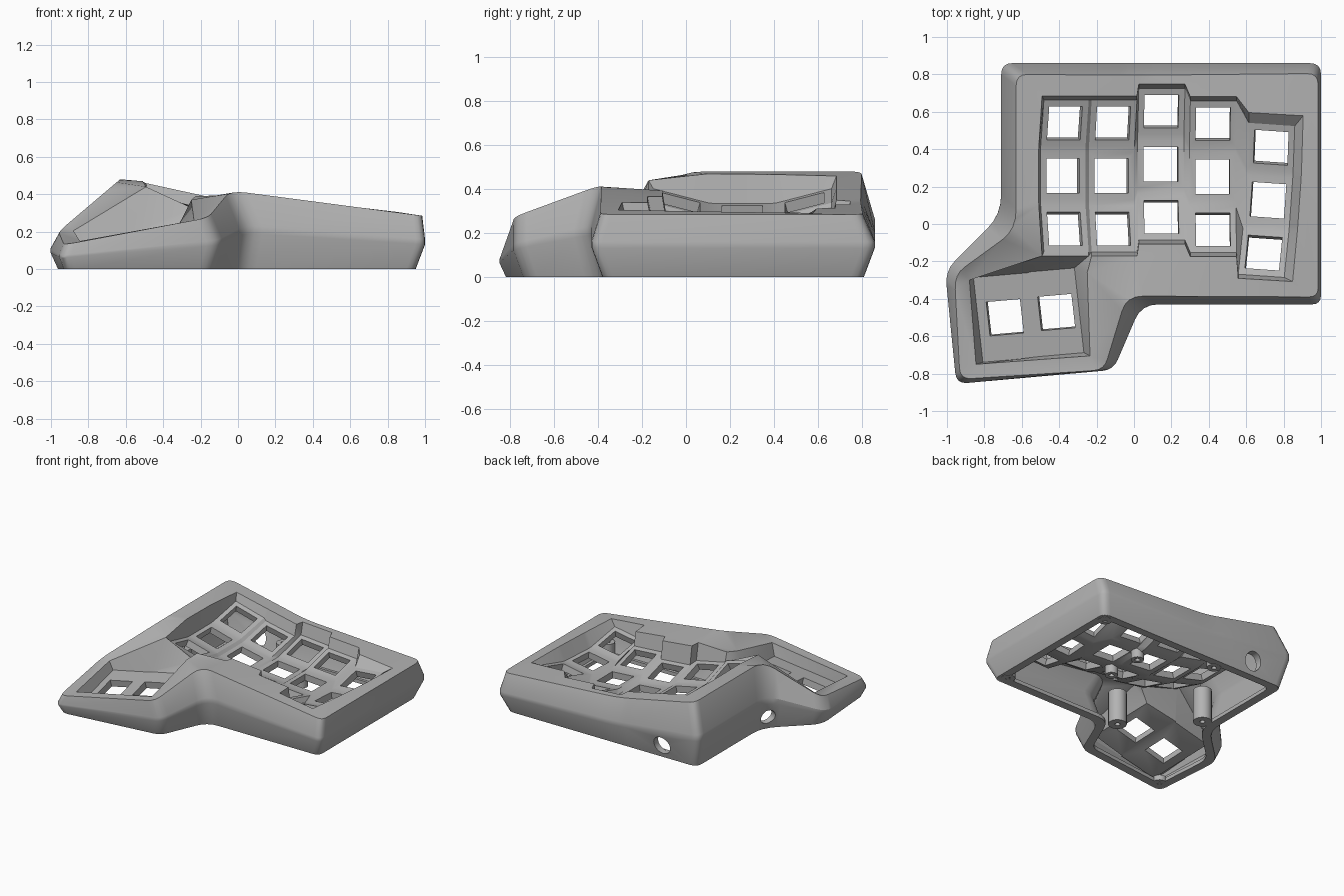
import bpy, bmesh, math
from mathutils import Matrix, Vector

cube = bpy.data.objects.get("Cube")
if cube:
    bpy.data.objects.remove(cube, do_unlink=True)

grey = bpy.data.materials.new("matte_grey")
grey.use_nodes = True
colour = (0.45, 0.45, 0.45, 1)
grey.diffuse_color = colour
shader = next(n for n in grey.node_tree.nodes if n.type == "BSDF_PRINCIPLED")
shader.inputs["Base Color"].default_value = colour


def make_object(name, bm):
    mesh = bpy.data.meshes.new(name)
    bm.to_mesh(mesh)
    bm.free()
    mesh.materials.append(grey)
    obj = bpy.data.objects.new(name, mesh)
    bpy.context.collection.objects.link(obj)
    return obj


def activate(obj):
    bpy.ops.object.select_all(action="DESELECT")
    obj.select_set(True)
    bpy.context.view_layer.objects.active = obj


def loft(bm, rings):
    for low, high in zip(rings, rings[1:]):
        for i in range(len(low)):
            j = (i + 1) % len(low)
            bm.faces.new((low[i], low[j], high[j], high[i]))


def inset(points, depth):
    # Move a counter-clockwise outline inwards
    result = []
    for i, p in enumerate(points):
        a = (p - points[i - 1]).normalized()
        b = (points[(i + 1) % len(points)] - p).normalized()
        na, nb = Vector((-a.y, a.x, 0)), Vector((-b.y, b.x, 0))
        result.append(p + (na + nb) * depth / (1 + na.dot(nb)))
    return result


def rounded(points, radii, steps=4):
    result = []
    for i, p in enumerate(points):
        a = p + (points[i - 1] - p).normalized() * radii[i]
        b = p + (points[(i + 1) % len(points)] - p).normalized() * radii[i]
        for s in range(steps + 1):
            t = s / steps
            result.append(a * (1 - t) ** 2 + p * 2 * t * (1 - t) + b * t * t)
    return result


def rim_height(x, y):
    front = 0.412 - 0.124 * x
    back = min(front, max(0.345 - 0.23 * x, 0.344 - 0.06 * x))
    t = min(max((y + 0.4) / 1.2, 0), 1)
    return front + (back - front) * t


# Outer walls: belly outline, rim outline with heights, corner radii
belly = [(-.71, .86), (-.71, .05), (-1.01, -.25), (-.95, -.855), (-.11, -.78),
         (.04, -.43), (1, -.43), (1, .86), (.02, .86)]
rim = [(-.63, .8, .48), (-.63, -.03, .48), (-.96, -.27, .2), (-.93, -.83, .13),
       (-.16, -.78, .275), (-.04, -.385, .42), (.985, -.39, .285),
       (.985, .805, .285), (.02, .795, .344)]
radii = [.06, .11, .08, .06, .06, .09, .05, .06, .1]
flat = [Vector((x, y, 0)) for x, y in belly]
rim = [Vector(p) for p in rim]
# The undercut is shallower where the case is low
base = [p.lerp(q, min(1, r.z / .25)) for p, q, r in zip(flat, inset(flat, .05), rim)]


def belly_ring(share):
    return [p + Vector((0, 0, r.z * share)) for p, r in zip(flat, rim)]


bm = bmesh.new()
outlines = [base, belly_ring(.46), belly_ring(.56), rim]
rings = [[bm.verts.new(p) for p in rounded(o, radii)] for o in outlines]
loft(bm, rings)


# Key plates: each key is a square frame around a switch hole
def key_frame(matrix, half_x, half_y, hole=.092):
    signs = [(-1, -1), (1, -1), (1, 1), (-1, 1)]
    outer = [bm.verts.new(matrix @ Vector((x * half_x, y * half_y, 0))) for x, y in signs]
    inner = [bm.verts.new(matrix @ Vector((x * hole, y * hole, 0))) for x, y in signs]
    loft(bm, [outer, inner])
    return outer


def turn(degrees, axis):
    return Matrix.Rotation(math.radians(degrees), 4, axis)


# Five curved columns: x, y, z of the middle key, roll and yaw
columns = []
for x, y, z, roll, yaw in [(-.38, .257, .302, 15, 0), (-.12, .257, .225, 12, 0),
                           (.143, .32, .175, 5, 0), (.42, .253, .175, 4, 0),
                           (.717, .127, .18, -7, -4)]:
    place = Matrix.Translation((x, y, z)) @ turn(yaw, "Z") @ turn(roll, "Y")
    keys = []
    for row in (-1, 0, 1):
        step = Matrix.Translation((0, row * .282, abs(row) * .037))
        keys.append(key_frame(place @ step @ turn(row * 15, "X"), .124, .128))
    for low, high in zip(keys, keys[1:]):
        bm.faces.new((low[3], low[2], high[1], high[0]))
    columns.append(keys)


def side(keys, front, back):
    return [v for key in keys for v in (key[front], key[back])]


# Webs between neighbouring columns
for left, right in zip(columns, columns[1:]):
    a, b = side(left, 1, 2), side(right, 0, 3)
    for i in range(len(a) - 1):
        bm.faces.new((a[i], b[i], b[i + 1], a[i + 1]))

# Boundary of the finger plate, with the outward direction of each point
edge = [(v, 0, -1) for keys in columns for v in keys[0][:2]]
edge += [(v, 1, 0) for v in side(columns[-1], 1, 2)[1:-1]]
edge += [(v, 0, 1) for keys in reversed(columns) for v in (keys[2][2], keys[2][3])]
edge += [(v, -1, 0) for v in reversed(side(columns[0], 0, 3)[1:-1])]
corner_push = {columns[0][0][0]: -1, columns[0][2][3]: -1,
               columns[-1][0][1]: 1, columns[-1][2][2]: 1}

# Well walls rising to the rim; the front left end is lower beside the thumb
opening = []
low_sill = [.44, .325, .39]
for i, (v, dx, dy) in enumerate(edge):
    push = dx or corner_push.get(v, 0)
    x = v.co.x + push * (.045 if push > 0 else .01)
    last_back = dy > 0 and v in columns[-1][2]
    y = v.co.y + dy * (.055 if last_back else .022)
    z = low_sill[i] if i < len(low_sill) else rim_height(x, y)
    opening.append(bm.verts.new((x, y, z)))
loft(bm, [[e[0] for e in edge], opening])

# Thumb plate with two keys
thumb = []
for x, y, z, half in [(-.69, -.5, .13, .146), (-.415, -.472, .18, .124)]:
    place = Matrix.Translation((x, y, z)) @ turn(5, "Z") @ turn(-10, "Y") @ turn(8, "X")
    thumb.append(key_frame(place, half, .23))
a, b = thumb
bm.faces.new((a[1], b[0], b[3], a[2]))

# Thumb well walls, joined to the finger well
front_left, front_right, back_right, back_left = [bm.verts.new(p) for p in (
    (-.845, -.75, .15), (-.235, -.705, .26), (-.25, -.26, .37), (-.88, -.3, .205))]
o = opening
for face in [(front_left, a[0], a[1]), (front_left, a[1], b[0], front_right),
             (front_right, b[0], b[1]), (front_right, b[1], b[2], back_right),
             (back_right, b[2], o[1], o[2]), (o[1], b[2], b[3]),
             (o[1], b[3], a[2], o[0]), (o[0], a[2], a[3], back_left),
             (back_left, a[3], a[0], front_left)]:
    bm.faces.new(face)

# Rim surface between the outer walls and the two wells
inner_loop = o[2:] + [o[0], back_left, front_left, front_right, back_right]
rim_edges = []
for loop in (rings[-1], inner_loop):
    for i, v in enumerate(loop):
        pair = (loop[i - 1], v)
        rim_edges.append(bm.edges.get(pair) or bm.edges.new(pair))
filled = bmesh.ops.triangle_fill(bm, use_beauty=True, use_dissolve=False,
                                 edges=rim_edges, normal=(0, 0, 1))
rim_faces = [f for f in filled["geom"] if isinstance(f, bmesh.types.BMFace)]
bmesh.ops.recalc_face_normals(bm, faces=bm.faces)
if sum(f.normal.z * f.calc_area() for f in rim_faces) < 0:
    bmesh.ops.reverse_faces(bm, faces=bm.faces)

case = make_object("case_shell", bm)
activate(case)
solid = case.modifiers.new("thickness", "SOLIDIFY")
solid.thickness = .05
solid.offset = -1
bpy.ops.object.modifier_apply(modifier=solid.name)

# Round cable openings in the back wall and the left corner
for centre, direction, radius in [((-.38, .82, .1), (0, 1, 0), .068),
                                  ((-.69, .02, .1), (-.9, .4, 0), .055)]:
    cutter_mesh = bmesh.new()
    place = Matrix.Translation(centre) @ Vector(direction).to_track_quat("Z", "Y").to_matrix().to_4x4()
    bmesh.ops.create_cone(cutter_mesh, cap_ends=True, segments=32, radius1=radius,
                          radius2=radius, depth=.24, matrix=place)
    cutter = make_object("opening_cutter", cutter_mesh)
    cutter.hide_render = True
    activate(case)
    cut = case.modifiers.new("opening", "BOOLEAN")
    cut.operation = "DIFFERENCE"
    cut.solver = "EXACT"
    cut.object = cutter
    bpy.ops.object.modifier_apply(modifier=cut.name)
    bpy.data.objects.remove(cutter, do_unlink=True)
bpy.ops.object.shade_smooth_by_angle(angle=math.radians(28))

# Flat foot running round the open underside
bm = bmesh.new()
foot_rings = []
for depth, z in [(.005, .002), (.005, .03), (.062, .03), (.062, .002)]:
    outline = rounded(inset(base, depth), radii)
    foot_rings.append([bm.verts.new((p.x, p.y, z)) for p in outline])
loft(bm, foot_rings + foot_rings[:1])
bmesh.ops.recalc_face_normals(bm, faces=bm.faces)
make_object("base_foot", bm)


# Screw bosses on the inner walls and two short posts under the plate
def screw_post(name, x, y, bottom, top, radius):
    bm = bmesh.new()
    profile = [(radius, bottom), (radius, top), (.018, top), (.018, bottom)]
    loops = []
    for r, z in profile:
        loops.append([bm.verts.new((x + r * math.cos(t), y + r * math.sin(t), z))
                      for t in (math.tau * i / 20 for i in range(20))])
    loft(bm, loops + loops[:1])
    bmesh.ops.recalc_face_normals(bm, faces=bm.faces)
    activate(make_object(name, bm))
    bpy.ops.object.shade_smooth_by_angle()


for x, y, top, radius in [(.88, -.31, .12, .05), (.88, .735, .18, .05),
                          (-.12, .72, .16, .05), (-.54, .095, .25, .065),
                          (-.11, -.31, .25, .065), (-.86, -.75, .04, .05)]:
    screw_post("screw_boss", x, y, 0, top, radius)
for y in (.37, .09):
    screw_post("plate_post", .28, y, .07, .15, .045)
